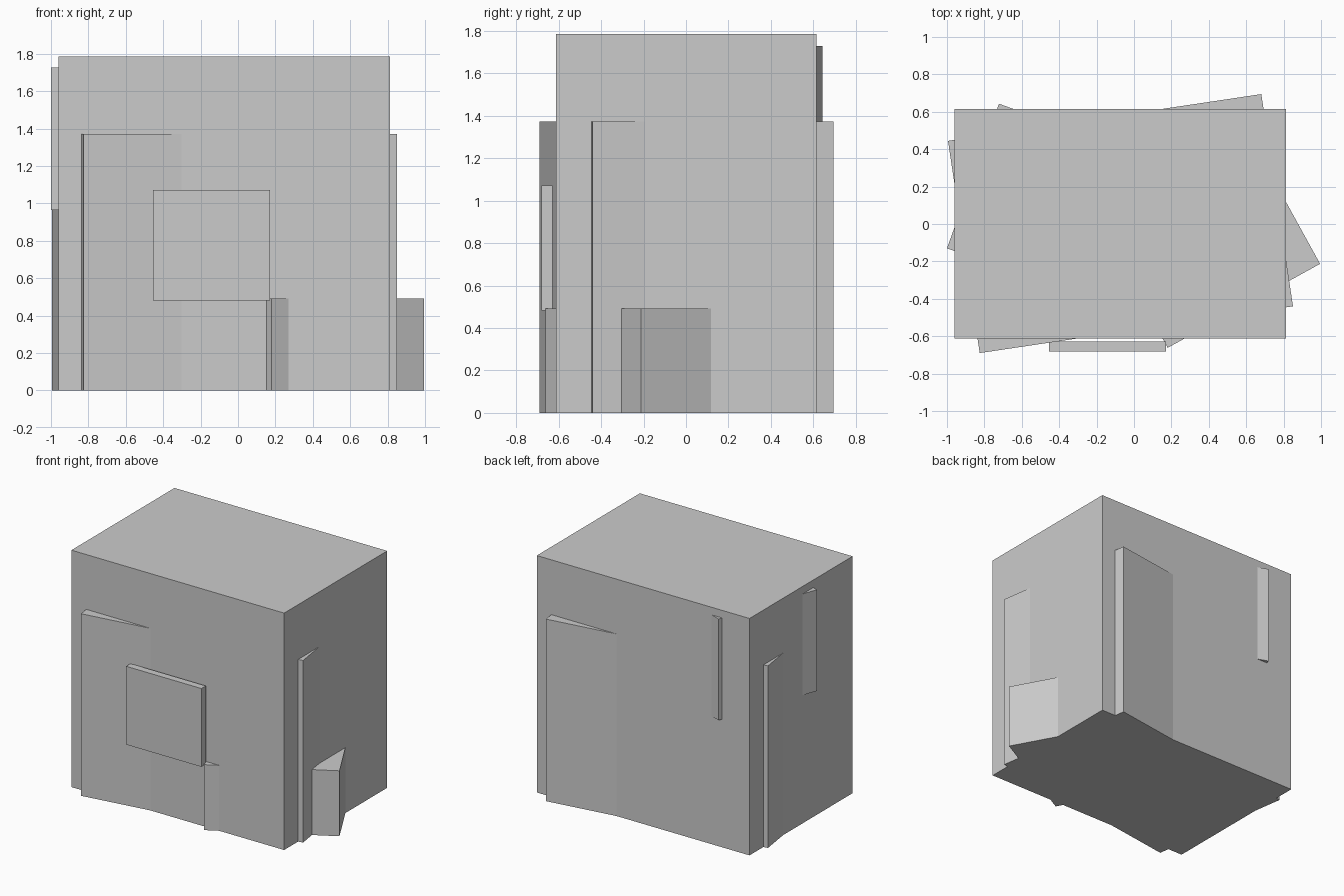
import bpy, bmesh
from mathutils import Vector

if "Cube" in bpy.data.objects:
    bpy.data.objects.remove(bpy.data.objects["Cube"])

grey = bpy.data.materials.new("light grey")
grey.diffuse_color = (0.6, 0.6, 0.6, 1)
grey.use_nodes = True
grey.node_tree.nodes["Principled BSDF"].inputs["Base Color"].default_value = grey.diffuse_color


def block(name, start, end, depth, z0, z1):
    """Upright box: its front edge runs from start to end, depth goes to the left of it."""
    a, b = Vector(start), Vector(end)
    d = (b - a).normalized()
    n = Vector((-d.y, d.x)) * depth
    bm = bmesh.new()
    base = bm.faces.new([bm.verts.new((p.x, p.y, z0)) for p in (a, b, b + n, a + n)])
    top = bmesh.ops.extrude_face_region(bm, geom=[base])
    bmesh.ops.translate(bm, vec=(0, 0, z1 - z0),
                        verts=[v for v in top["geom"] if isinstance(v, bmesh.types.BMVert)])
    bmesh.ops.recalc_face_normals(bm, faces=bm.faces)
    mesh = bpy.data.meshes.new(name)
    bm.to_mesh(mesh)
    bm.free()
    mesh.materials.append(grey)
    obj = bpy.data.objects.new(name, mesh)
    bpy.context.collection.objects.link(obj)
    return obj


# Main upright body
block("main_body", (-0.96, -0.612), (0.813, -0.612), 1.227, 0, 1.785)
# Slightly turned block whose corners poke through the body walls
block("turned_block", (-0.825, -0.69), (0.85, -0.44), 1.147, 0, 1.372)
# Low block breaking out at the front right
block("low_corner_block", (0.18, -0.662), (0.995, -0.213), 0.7, 0, 0.493)
# Raised block poking out at the back left
block("raised_block", (-0.722, 0.643), (-1.0, -0.13), 0.8, 0.965, 1.728)
# Thin panel standing just off the front wall
block("front_panel", (-0.455, -0.682), (0.172, -0.682), 0.053, 0.482, 1.072)
